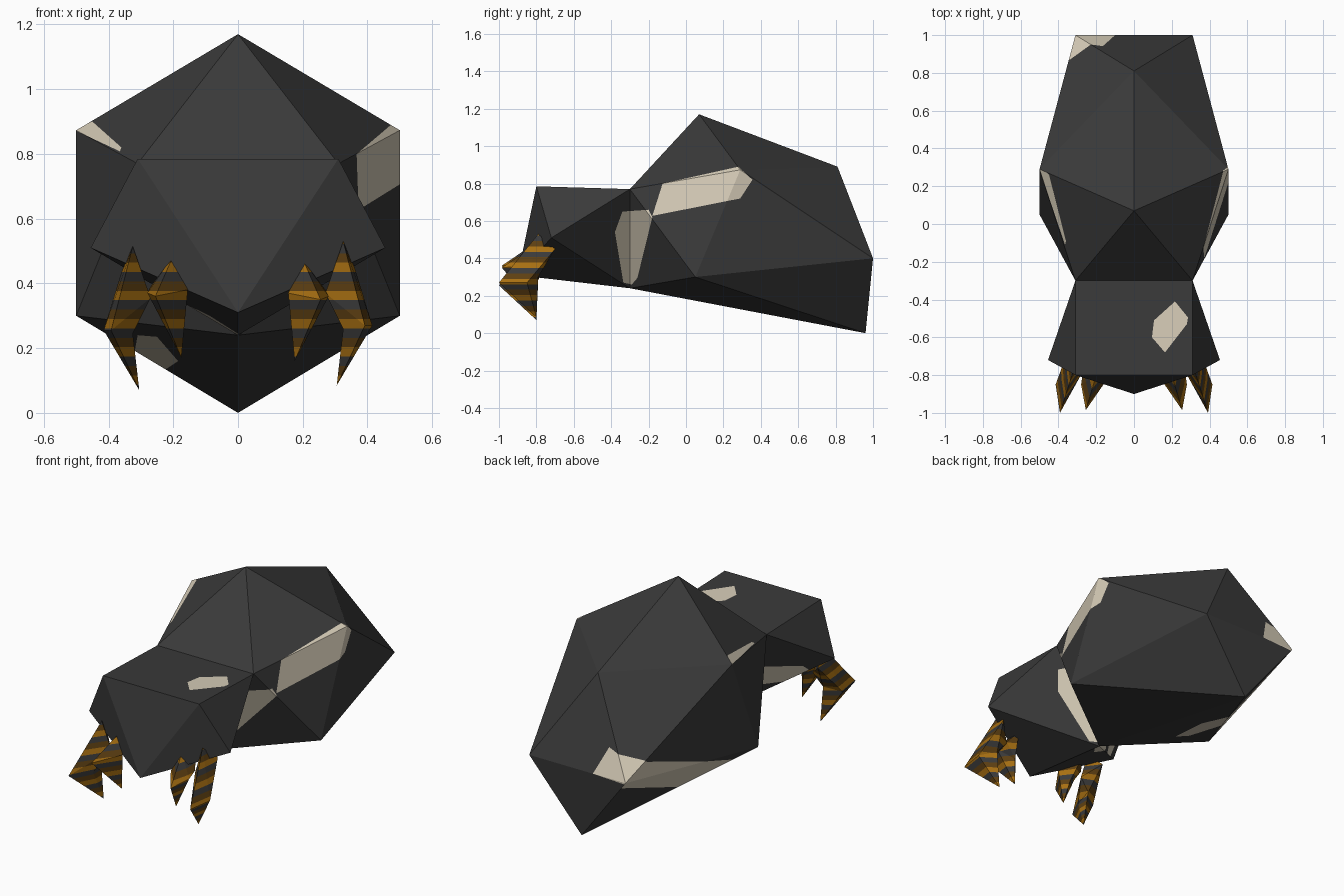
import bpy, bmesh
from mathutils import Vector

if "Cube" in bpy.data.objects:
    bpy.data.objects.remove(bpy.data.objects["Cube"])


def material(name, rgb):
    m = bpy.data.materials.new(name)
    m.diffuse_color = (*rgb, 1)
    m.use_nodes = True
    m.node_tree.nodes["Principled BSDF"].inputs["Base Color"].default_value = m.diffuse_color
    return m


CHARCOAL = material("charcoal", (0.042, 0.042, 0.042))
BONE = material("bone", (0.68, 0.61, 0.48))
AMBER = material("amber", (0.39, 0.16, 0.006))
BROWN = material("dark_brown", (0.11, 0.05, 0.006))


def finish(bm, name, mats):
    mesh = bpy.data.meshes.new(name)
    bm.to_mesh(mesh)
    bm.free()
    for m in mats:
        mesh.materials.append(m)
    ob = bpy.data.objects.new(name, mesh)
    bpy.context.collection.objects.link(ob)
    return ob


def cut(bm, faces, co, no):
    """Slice only the given faces and return the resulting faces."""
    geom = set(faces)
    for f in faces:
        geom.update(f.verts)
        geom.update(f.edges)
    res = bmesh.ops.bisect_plane(bm, geom=list(geom), dist=1e-5, plane_co=co, plane_no=no)
    return [g for g in res["geom"] if isinstance(g, bmesh.types.BMFace)]


def paint(bm, axis, sign, poly):
    """Cut a convex outline, seen along an axis, into the faces turned that way."""
    u, v = [i for i in range(3) if i != axis]
    cu = sum(p[0] for p in poly) / len(poly)
    cv = sum(p[1] for p in poly) / len(poly)
    bm.normal_update()
    faces = [f for f in bm.faces if f.normal[axis] * sign > 0.04]
    for a, b in zip(poly, poly[1:] + poly[:1]):
        co, no = Vector(), Vector()
        co[u], co[v] = a
        no[u], no[v] = b[1] - a[1], a[0] - b[0]
        mid = Vector()
        mid[u], mid[v] = cu, cv
        if (mid - co).dot(no) < 0:
            no = -no
        faces = [f for f in cut(bm, faces, co, no)
                 if (f.calc_center_median() - co).dot(no) > 0]
    for f in faces:
        f.material_index = 1


# Body: a stretched twenty-sided solid, with the head pulled out of its front face
POINTS = {
    "A": (.31, 1, .40), "B": (.31, -.30, .77), "C": (.5, .29, .873), "D": (.5, .05, .30),
    "F": (.31, -.80, .785), "E": (.455, -.72, .51),
    "t": (0, .07, 1.17), "s": (0, .81, .89), "l": (0, .96, 0), "k": (0, -.30, .24),
    "g": (0, -.90, .31)}
HALF = "tsC lkD CDA CDB sCA tCB lDA kDB BFE BEk EkG FEG".replace("G", "g").split()
SPAN = ["As", "Al", "Bt", "Fg"]          # triangles crossing the middle
bm = bmesh.new()
vert = {}
for key, (x, y, z) in POINTS.items():
    for s in (1, -1):
        vert[key, s] = bm.verts.new((x * s, y, z)) if x or s == 1 else vert[key, 1]
for s in (1, -1):
    for tri in HALF:
        bm.faces.new([vert[c, s] for c in tri])
for a, m in SPAN:
    bm.faces.new([vert[a, 1], vert[a, -1], vert[m, 1]])
bm.faces.new([vert["B", 1], vert["B", -1], vert["F", -1], vert["F", 1]])
bmesh.ops.recalc_face_normals(bm, faces=bm.faces[:])

# Bone patches
paint(bm, 0, 1, [(-.125, .80), (.28, .89), (.355, .82), (.29, .72), (-.18, .627)])
paint(bm, 0, 1, [(-.34, .65), (-.20, .66), (-.18, .62), (-.26, .295), (-.29, .26),
                 (-.335, .27), (-.38, .54)])
paint(bm, 2, 1, [(.217, -.41), (.286, -.495), (.28, -.53), (.164, -.68), (.095, -.60),
                 (.106, -.51)])
paint(bm, 1, -1, [(-.51, .876), (-.45, .90), (-.36, .82), (-.365, .808)])
paint(bm, 1, 1, [(-.10, .40), (-.165, .55), (-.345, .49), (-.36, .43), (-.31, .39)])
paint(bm, 0, -1, [(1.02, .37), (1.0, .42), (.87, .485), (.18, .258), (.465, .165)])
paint(bm, 1, -1, [(-.31, .24), (-.25, .235), (-.185, .16), (-.23, .13), (-.32, .185)])
paint(bm, 0, -1, [(-.45, .30), (-.45, .36), (-.31, .32), (-.31, .23)])
finish(bm, "body_and_head", [CHARCOAL, BONE])


def claw(name, side, root, ring, tip, lift):
    """Hooked claw: root points taper out to a ring, the ring tapers down to a tip."""
    bm = bmesh.new()
    for pts in (root + ring, ring + [tip]):
        vs = [bm.verts.new((x * side, y, z + lift)) for x, y, z in pts]
        bmesh.ops.convex_hull(bm, input=vs)
    bmesh.ops.remove_doubles(bm, verts=bm.verts[:], dist=1e-4)
    bmesh.ops.recalc_face_normals(bm, faces=bm.faces[:])
    step = 0.029
    for i in range(1, 20):
        cut(bm, bm.faces[:], (0, 0, i * step), (0, 0, 1))
    for f in bm.faces:                   # horizontal bands
        f.material_index = int(f.calc_center_median().z / step) % 3
    finish(bm, name, [AMBER, BROWN, CHARCOAL])


OUTER = ([(.325, -.79, .53), (.36, -.70, .45), (.27, -.78, .37)],
         [(.392, -1.0, .27), (.415, -.85, .27), (.325, -.87, .26), (.33, -.79, .30)],
         (.305, -.80, .085))
INNER = ([(.20, -.80, .475), (.23, -.72, .43), (.27, -.78, .38)],
         [(.255, -.985, .35), (.28, -.85, .36), (.155, -.84, .37), (.20, -.79, .30)],
         (.175, -.82, .16))
for side, label, lift in ((1, "right", 0), (-1, "left", -.015)):
    claw("outer_claw_" + label, side, *OUTER, lift)
    claw("inner_claw_" + label, side, *INNER, -lift * .7)
